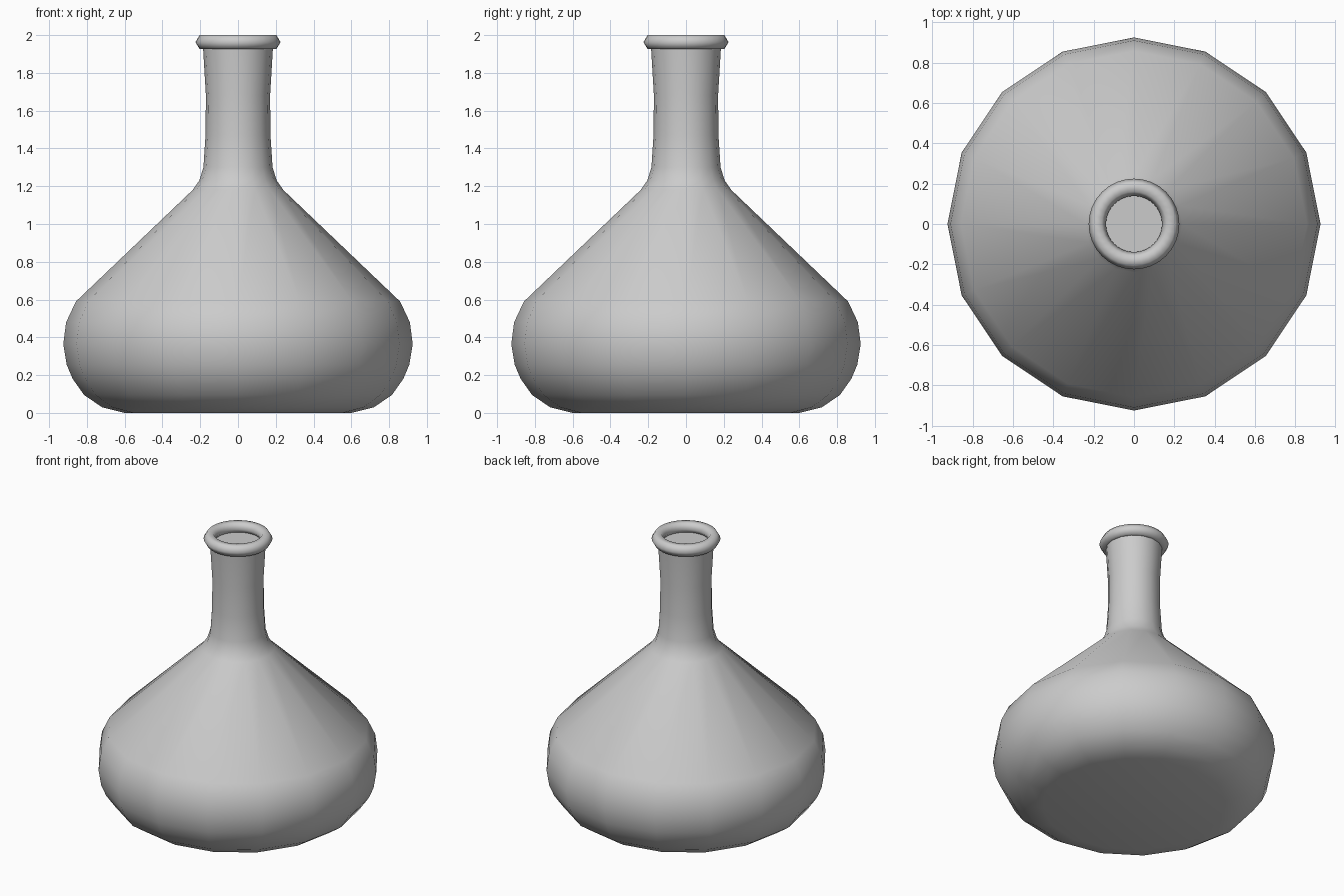
import bpy, bmesh
from math import cos, sin, tau, radians

if "Cube" in bpy.data.objects:
    bpy.data.objects.remove(bpy.data.objects["Cube"])


def lathe(name, profile, sides):
    """Revolve a (radius, z) profile around z and cap both ends."""
    bm = bmesh.new()
    rings = [[bm.verts.new((r * cos(tau * i / sides), r * sin(tau * i / sides), z))
              for i in range(sides)] for r, z in profile]
    for a, b in zip(rings, rings[1:]):
        for i in range(sides):
            j = (i + 1) % sides
            bm.faces.new((a[i], a[j], b[j], b[i]))
    bm.faces.new(rings[0][::-1])
    bm.faces.new(rings[-1])
    mesh = bpy.data.meshes.new(name)
    bm.to_mesh(mesh)
    bm.free()
    obj = bpy.data.objects.new(name, mesh)
    bpy.context.collection.objects.link(obj)
    return obj


def smooth(obj, angle):
    bpy.ops.object.select_all(action='DESELECT')
    obj.select_set(True)
    bpy.context.view_layer.objects.active = obj
    bpy.ops.object.shade_smooth_by_angle(angle=radians(angle))


# Flask body: flat base, rounded belly, conical shoulder, slightly waisted neck
flask = lathe("flask_body", [
    (0.60, 0.0), (0.72, 0.03), (0.815, 0.095), (0.875, 0.18), (0.907, 0.255),
    (0.925, 0.365), (0.91, 0.48), (0.858, 0.59),
    (0.24, 1.18), (0.205, 1.23), (0.183, 1.30), (0.172, 1.47),
    (0.17, 1.68), (0.183, 1.90), (0.185, 1.935)], 16)
smooth(flask, 60)

# Lip ring around the mouth
bpy.ops.mesh.primitive_torus_add(location=(0, 0, 1.963), major_radius=0.182,
                                 minor_radius=0.043, major_segments=32, minor_segments=6)
lip = bpy.context.object
lip.name = "lip_ring"
smooth(lip, 75)
